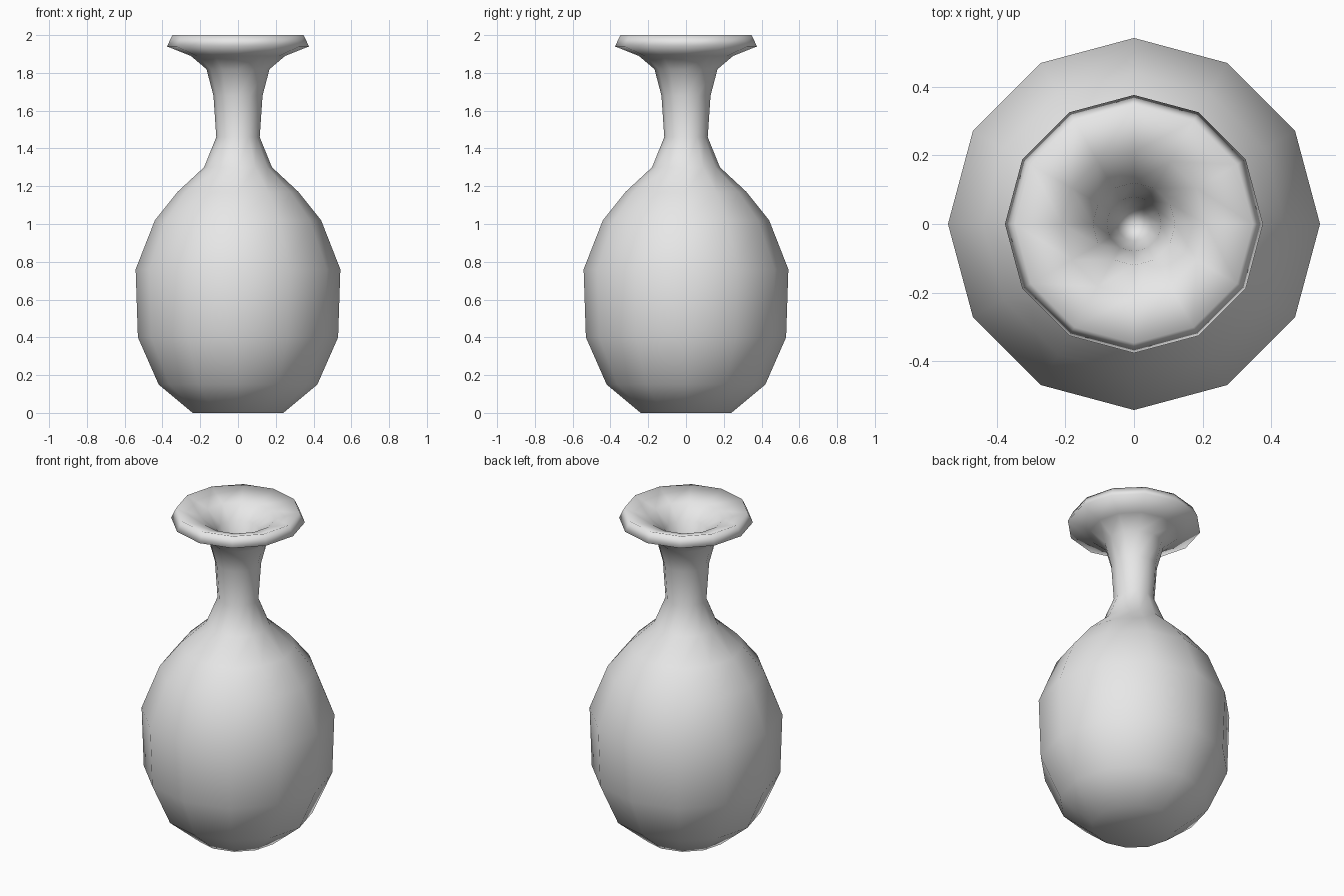
import bpy
import bmesh
from math import cos, sin, tau

cube = bpy.data.objects.get("Cube")
if cube:
    bpy.data.objects.remove(cube, do_unlink=True)

SIDES = 12

# Radius and height pairs, from the base up the outside and down the throat
BODY = [(0.24, 0), (0.42, 0.15), (0.53, 0.4), (0.542, 0.76),
        (0.44, 1.02), (0.32, 1.17), (0.18, 1.3)]
NECK = [(0.115, 1.46), (0.13, 1.68), (0.167, 1.82), (0.25, 1.89)]
LIP = [(0.376, 1.94), (0.347, 2.0)]
THROAT = [(0.21, 1.953), (0.12, 1.88), (0.08, 1.7), (0.05, 1.46)]


def flat_material(name, colour):
    mat = bpy.data.materials.new(name)
    mat.use_nodes = True
    mat.diffuse_color = colour
    bsdf = next(n for n in mat.node_tree.nodes if n.type == 'BSDF_PRINCIPLED')
    bsdf.inputs["Base Color"].default_value = colour
    return mat


def lathe(name, profile, tip_height, mat):
    """Turn a profile into a closed, smooth solid with a sunken tip."""
    bm = bmesh.new()
    rings = []
    for r, z in profile:
        rings.append([bm.verts.new((r * cos(tau * i / SIDES),
                                    r * sin(tau * i / SIDES), z))
                      for i in range(SIDES)])
    for low, high in zip(rings, rings[1:]):
        for i in range(SIDES):
            j = (i + 1) % SIDES
            bm.faces.new((low[i], low[j], high[j], high[i]))
    # Flat base and bottom of the throat
    bm.faces.new(rings[0][::-1])
    tip = bm.verts.new((0, 0, tip_height))
    for i in range(SIDES):
        bm.faces.new((rings[-1][i], rings[-1][(i + 1) % SIDES], tip))
    bmesh.ops.recalc_face_normals(bm, faces=bm.faces)
    for face in bm.faces:
        face.smooth = True
    mesh = bpy.data.meshes.new(name)
    bm.to_mesh(mesh)
    bm.free()
    mesh.materials.append(mat)
    obj = bpy.data.objects.new(name, mesh)
    bpy.context.collection.objects.link(obj)
    return obj


grey = flat_material("light grey", (0.8, 0.8, 0.8, 1))
lathe("vase", BODY + NECK + LIP + THROAT, 1.4, grey)
